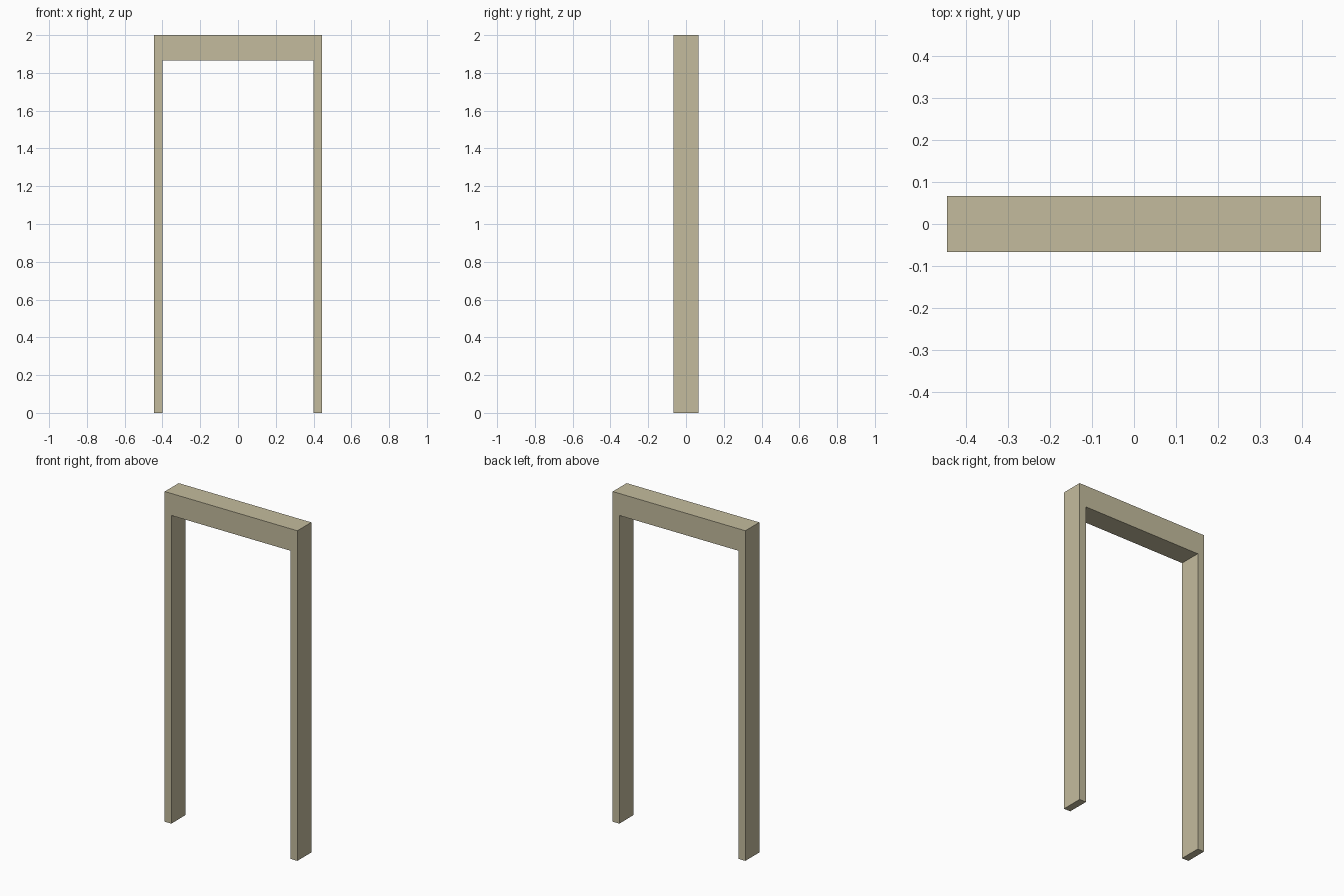
import bpy, bmesh

if "Cube" in bpy.data.objects:
    bpy.data.objects.remove(bpy.data.objects["Cube"])

T = 2 / 45                      # board thickness
OUT, INN = 10 * T, 9 * T        # half widths outside and inside
DEPTH, TOP = 3 * T, 2.0
HEAD = TOP - 3 * T              # underside of the header

# Door frame: one arch-shaped profile, mirrored in x and extruded through y
half = [(OUT, 0), (OUT, TOP)]
inner = [(INN, HEAD), (INN, 0)]
profile = half + [(-x, z) for x, z in reversed(half)] \
    + [(-x, z) for x, z in reversed(inner)] + inner

bm = bmesh.new()
face = bm.faces.new([bm.verts.new((x, -DEPTH / 2, z)) for x, z in profile])
ext = bmesh.ops.extrude_face_region(bm, geom=[face])
verts = [g for g in ext["geom"] if isinstance(g, bmesh.types.BMVert)]
bmesh.ops.translate(bm, verts=verts, vec=(0, DEPTH, 0))
if not face.is_valid or len(bm.faces) < 10:
    bm.faces.new([v for v in bm.verts if v.co.y < 0])
bmesh.ops.recalc_face_normals(bm, faces=bm.faces)

# Split the concave front and back cleanly into triangles
bmesh.ops.triangulate(bm, faces=[f for f in bm.faces if len(f.verts) > 4])

mesh = bpy.data.meshes.new("door_frame")
bm.to_mesh(mesh)
bm.free()
frame = bpy.data.objects.new("door_frame", mesh)
bpy.context.collection.objects.link(frame)

# Pale khaki paint
paint = bpy.data.materials.new("khaki_paint")
paint.diffuse_color = (0.55, 0.50, 0.34, 1)
paint.use_nodes = True
paint.node_tree.nodes["Principled BSDF"].inputs["Base Color"].default_value = paint.diffuse_color
mesh.materials.append(paint)
